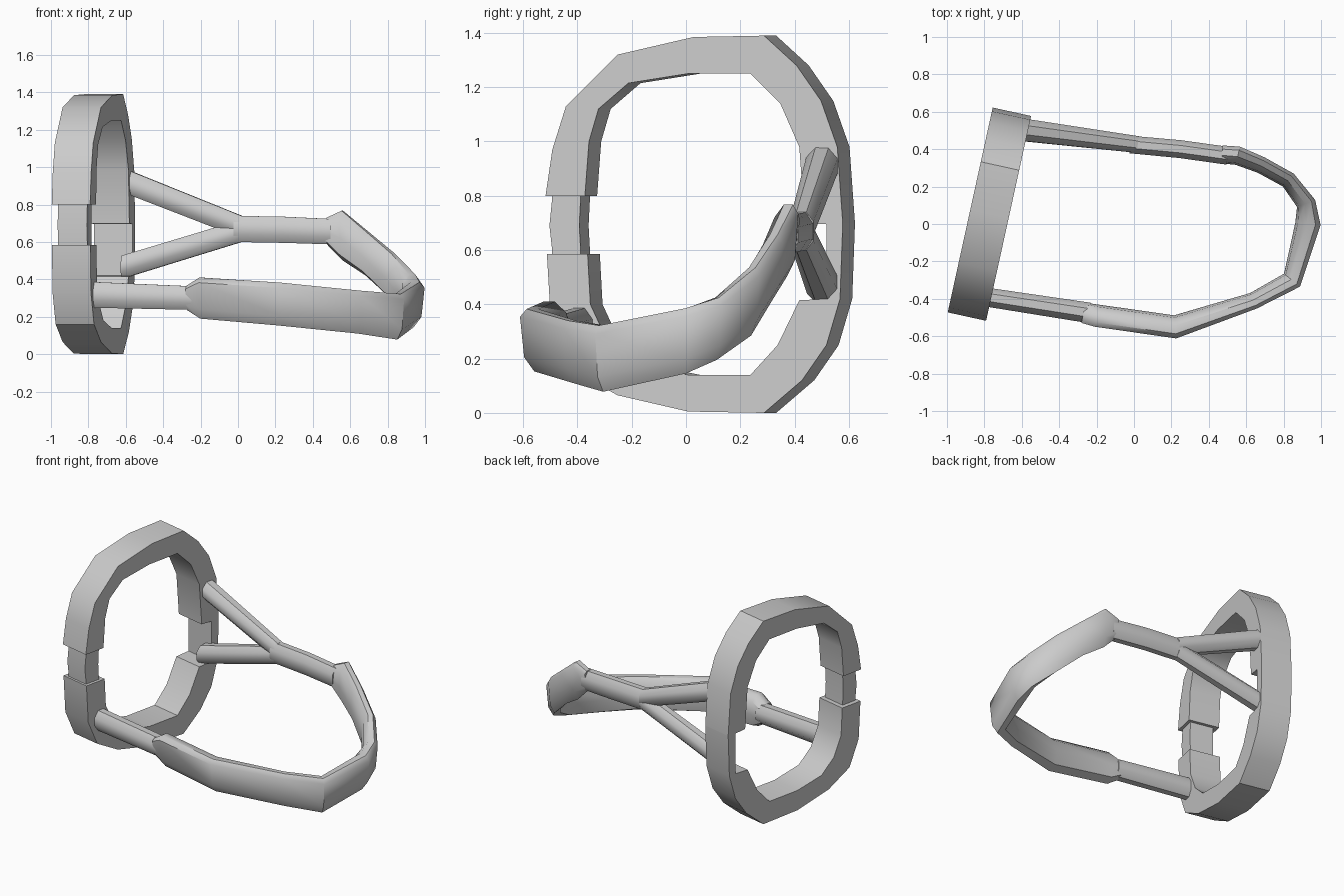
import bpy, math
from mathutils import Vector

if "Cube" in bpy.data.objects:
    bpy.data.objects.remove(bpy.data.objects["Cube"])

OCT = [(math.cos(math.pi * (k + .5) / 4) * 1.08, math.sin(math.pi * (k + .5) / 4) * 1.08)
       for k in range(8)]
# grip section: outer face leans, widest near the top
GRIP = [(1, .75), (.75, -.55), (.15, -1), (-.75, -.8), (-1, -.1), (-.8, .65), (-.1, 1), (.6, 1)]


def make(name, verts, faces, angle=45):
    me = bpy.data.meshes.new(name)
    me.from_pydata(verts, [], faces)
    ob = bpy.data.objects.new(name, me)
    bpy.context.collection.objects.link(ob)
    import bmesh
    bm = bmesh.new()
    bm.from_mesh(me)
    bmesh.ops.recalc_face_normals(bm, faces=bm.faces)
    bm.to_mesh(me)
    bm.free()
    bpy.ops.object.select_all(action='DESELECT')
    ob.select_set(True)
    bpy.context.view_layer.objects.active = ob
    bpy.ops.object.shade_smooth_by_angle(angle=math.radians(angle))
    return ob


def loft(rings):
    n, m = len(rings[0]), len(rings)
    verts = [v for r in rings for v in r]
    faces = [(i * n + k, i * n + (k + 1) % n, (i + 1) * n + (k + 1) % n, (i + 1) * n + k)
             for i in range(m - 1) for k in range(n)]
    faces += [tuple(range(n)), tuple(range((m - 1) * n, m * n))]
    return verts, faces


def tube(name, stations, section=OCT):
    """Stations are x, y, z, half width, half height; sections stay upright."""
    rings = []
    for i, (x, y, z, w, h) in enumerate(stations):
        a, b = stations[max(i - 1, 0)], stations[min(i + 1, len(stations) - 1)]
        t0 = (Vector((x, y)) - Vector(a[:2])).normalized()
        t1 = (Vector(b[:2]) - Vector((x, y))).normalized()
        t = (t0 + t1).normalized()
        rings.append([(x + t.y * p * w, y - t.x * p * w, z + q * h) for p, q in section])
    return make(name, *loft(rings))


# turned plane of the collar band
N = Vector((.977, -.2145, 0))


def on_plane(y, z, w):
    return Vector((-.89 + .2196 * (y + .48), y, z)) + N * w


def band(name, profile, w0, w1, angle=35):
    """Profile rows are outer y, outer z, inner y, inner z."""
    return make(name, *loft([[on_plane(a, b, w0), on_plane(a, b, w1),
                              on_plane(c, d, w1), on_plane(c, d, w0)]
                             for a, b, c, d in profile]), angle)


# collar band, open on the front side, thinned on the back inner wall
band("collar_band", [
    (-.49, .585, -.34, .585), (-.475, .33, -.33, .40), (-.40, .16, -.27, .27),
    (-.23, .065, -.17, .18), (.03, .005, .03, .14), (.31, 0, .26, .14),
    (.45, .12, .36, .25), (.54, .25, .44, .415),
    (.59, .42, .54, .42), (.60, .695, .54, .695),
    (.60, .70, .46, .70), (.58, .98, .44, .98), (.52, 1.15, .37, 1.14),
    (.43, 1.28, .26, 1.25), (.31, 1.39, .15, 1.25), (.05, 1.385, .03, 1.25),
    (-.23, 1.32, -.19, 1.215), (-.42, 1.13, -.30, 1.12), (-.47, .97, -.335, 1.0),
    (-.495, .80, -.35, .80)], -.105, .105)

# narrow link filling the opening
band("collar_link", [(-.475, .50, -.37, .50), (-.475, .60, -.37, .60),
                     (-.485, .69, -.375, .69), (-.475, .79, -.37, .79),
                     (-.475, .88, -.37, .88)], -.075, .085)

# struts holding the handle
tube("front_strut", [(-.86, -.38, .32, .05, .07), (-.24, -.475, .30, .055, .063)])
tube("upper_back_strut", [(-.60, .505, .925, .06, .065), (.02, .425, .68, .045, .06)])
tube("lower_back_strut", [(-.62, .505, .465, .06, .062), (.02, .425, .66, .045, .06)])
tube("back_bar", [(.50, .365, .655, .048, .068), (.25, .40, .665, .048, .07),
                  (-.02, .425, .67, .047, .07)])

# curved grip joining both sides
tube("grip", [
    (-.27, -.475, .30, .055, .065), (-.20, -.49, .30, .06, .11),
    (.22, -.55, .268, .062, .115), (.64, -.41, .225, .045, .115),
    (.845, -.30, .20, .055, .122), (.93, 0, .265, .068, .12),
    (.92, .11, .31, .052, .115), (.825, .235, .41, .045, .125),
    (.68, .315, .54, .045, .12), (.555, .365, .635, .05, .132),
    (.47, .372, .66, .048, .068)], GRIP)
